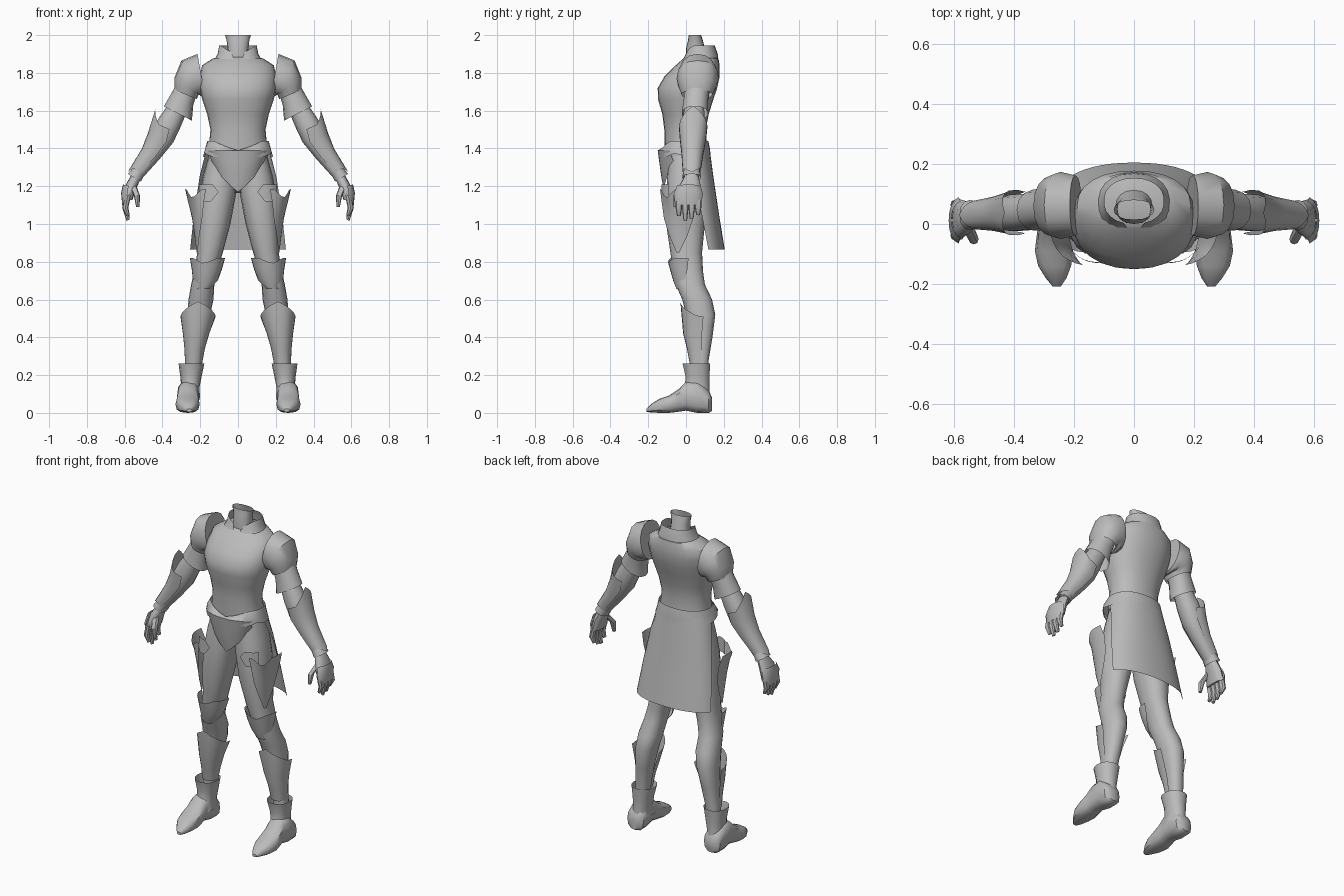
import bpy, bmesh, math
from mathutils import Vector

grey = bpy.data.materials.new("plain grey")
grey.diffuse_color = (0.5, 0.5, 0.5, 1)


def ring(c, ru, rv, tilt=0, arc=None):
    """Cross-section whose u axis lies in xz (tilted up) and v axis along y."""
    t = math.radians(tilt)
    return Vector(c), Vector((math.cos(t), 0, math.sin(t))) * ru, Vector((0, rv, 0)), arc


def box(z, x0, x1, y0, y1, arc=None):
    """Level cross-section given by its extents."""
    return ring(((x0 + x1) / 2, (y0 + y1) / 2, z), (x1 - x0) / 2, (y1 - y0) / 2, 0, arc)


def upright(y, x, rx, z0, z1):
    """Cross-section standing in the xz plane, for the feet."""
    return Vector((x, y, (z0 + z1) / 2)), Vector((rx, 0, 0)), Vector((0, 0, (z1 - z0) / 2)), None


def loft(name, rings, n=16, caps=(False, False), mirror=False, move=None, power=0.9):
    """Skin a list of rings; rings with an arc give an open shell.
    move(point, degrees, row) may shift a point."""
    bm = bmesh.new()
    rows = []
    is_open = rings[0][3] is not None
    for k, (c, u, v, arc) in enumerate(rings):
        row = []
        for i in range(n):
            a = arc[0] + (arc[1] - arc[0]) * i / (n - 1) if is_open else 360 * i / n
            ca, sa = math.cos(math.radians(a)), math.sin(math.radians(a))
            p = (c + u * math.copysign(abs(ca) ** power, ca)
                 + v * math.copysign(abs(sa) ** power, sa))
            if move:
                p = move(p, a, k)
            row.append(bm.verts.new(p))
        rows.append(row)
    for r, s in zip(rows, rows[1:]):
        for i in range(n - 1 if is_open else n):
            j = (i + 1) % n
            bm.faces.new((r[i], r[j], s[j], s[i]))
    for wanted, row in zip(caps, (rows[0], rows[-1])):
        if wanted:
            bm.faces.new(row)
    bmesh.ops.recalc_face_normals(bm, faces=bm.faces)
    if is_open:
        # point shell normals outward from the first ring's axis
        mid = sum((r[0] for r in rings), Vector()) / len(rings)
        if sum(f.normal.dot(f.calc_center_median() - mid) for f in bm.faces) < 0:
            bmesh.ops.reverse_faces(bm, faces=bm.faces)
    me = bpy.data.meshes.new(name)
    bm.to_mesh(me)
    bm.free()
    me.materials.append(grey)
    ob = bpy.data.objects.new(name, me)
    bpy.context.collection.objects.link(ob)
    if mirror:
        ob.modifiers.new("mirror", 'MIRROR').use_mirror_merge = False
    return ob


def peak(a, centre, width):
    """1 at an angle, falling to 0 at the given width."""
    d = abs((a - centre + 180) % 360 - 180)
    return max(0, 1 - d / width)


# --- torso -----------------------------------------------------------
body = [(1.36, .16, -.11, .115), (1.42, .153, -.115, .11), (1.5, .146, -.115, .105),
        (1.58, .163, -.125, .12), (1.66, .19, -.148, .145), (1.72, .203, -.15, .165),
        (1.78, .203, -.115, .178), (1.84, .19, -.055, .178), (1.875, .135, -.015, .172),
        (1.885, .10, .0, .155)]
loft("torso", [box(z, -x, x, a, b) for z, x, a, b in body], 24, (True, True))

# neck, open and flared at the top
loft("neck", [box(1.86, -.065, .065, 0, .12), box(1.93, -.055, .055, .0, .10),
              box(1.97, -.06, .06, .01, .09), box(2.0, -.068, .068, .015, .08)], 16)


# standing collar with a notched front
def collar_shape(p, a, k):
    p.z -= [.03, .03, .05][k] * peak(a, -90, 60)
    return p


loft("collar", [box(1.86, -.13, .13, -.035, .172, (-82, 262)),
                box(1.90, -.108, .108, -.015, .168, (-80, 260)),
                box(1.945, -.10, .10, .0, .152, (-72, 252))], 21, move=collar_shape)


# --- belt and hips ---------------------------------------------------
def belt_shape(p, a, k):
    p.z += (-.05 * peak(a, -90, 50) if k == 2 else .02 * peak(a, -20, 25) + .02 * peak(a, 200, 25))
    return p


loft("belt", [box(1.355, -.185, .185, -.14, .13), box(1.39, -.175, .175, -.15, .128),
              box(1.44, -.162, .162, -.122, .118)], 32, move=belt_shape)
loft("pelvis", [box(1.38, -.155, .155, -.11, .11), box(1.28, -.15, .15, -.11, .11),
                box(1.21, -.09, .09, -.09, .10), box(1.165, -.02, .02, -.03, .05)], 20, (True, True))


# pointed front guard
def guard_shape(p, a, k):
    s = peak(a, -90, 65)
    p.z = 1.39 - (0.05 + .17 * s) * k / 3
    p.x *= 1 - .12 * k / 3
    return p


loft("groin_guard", [box(1.39, -.18, .18, y, .12, (-150, -30)) for y in (-.15, -.14, -.13, -.115)],
     17, move=guard_shape)

# long back skirt
skirt = [(1.40, .166, -.11, .125, -8), (1.25, .205, -.10, .145, 8),
         (1.05, .24, -.08, .175, 14), (.865, .265, -.06, .205, 18)]
loft("back_skirt", [box(z, -x, x, a, b, (t, 180 - t)) for z, x, a, b, t in skirt], 21)

# --- legs ------------------------------------------------------------
leg = [(1.36, .01, .155, -.09, .1), (1.25, .0, .185, -.1, .11), (1.15, .012, .203, -.105, .11),
       (1.0, .04, .215, -.105, .1), (.85, .08, .215, -.083, .085), (.75, .11, .232, -.068, .09),
       (.68, .125, .248, -.055, .1), (.6, .13, .262, -.02, .138), (.52, .147, .268, .0, .155),
       (.4, .175, .272, .018, .14), (.28, .195, .28, .035, .12), (.12, .21, .29, .03, .12)]
loft("leg", [box(*r) for r in leg], 16, (True, True), True)


# hip plates, leaf shaped around the outer thigh
def hip_shape(p, a, k):
    if k == 0:
        p.z -= .05 * peak(a, -45, 25)
    return p


hip = [(1.185, .145, .135, -78, 15), (1.12, .13, .13, -72, 22), (1.03, .108, .125, -62, 18),
       (.94, .095, .115, -45, 5), (.85, .087, .10, -25, -15)]
loft("hip_plate", [ring((.135, -.005, z), rx, ry, 0, (a, b)) for z, rx, ry, a, b in hip],
     11, mirror=True, move=hip_shape)
loft("hip_strap", [ring((.115, -.005, z), .115, .125, 0, (a, -40))
                   for z, a in ((1.21, -82), (1.17, -95), (1.12, -78))], 6, mirror=True)


# knee guards
def knee_shape(p, a, k):
    if k == 0:
        p.z -= .03 * peak(a, -80, 40)
    return p


knee = [(.82, .068, .255, -.095, .10, -185, 5), (.76, .085, .245, -.085, .10, -180, 0),
        (.70, .105, .24, -.068, .10, -165, -15), (.655, .125, .24, -.05, .11, -120, -60)]
loft("knee_guard", [box(z, a, b, c, d, (e, f)) for z, a, b, c, d, e, f in knee],
     13, mirror=True, move=knee_shape)


# shin guards with a pointed top edge
def shin_shape(p, a, k):
    if k == 0:
        p.z += .08 * peak(a, -90, 85)
    return p


shin = [(.51, .118, .305, -.03, .19, -185, 5), (.42, .152, .292, -.015, .165, -185, 5),
        (.34, .175, .284, .005, .145, -185, 5), (.26, .19, .28, .02, .125, -185, 5)]
loft("shin_guard", [box(z, a, b, c, d, (e, f)) for z, a, b, c, d, e, f in shin],
     13, mirror=True, move=shin_shape)

# boots
loft("boot_cuff", [box(.262, .178, .315, -.02, .13), box(.19, .193, .305, -.003, .125),
                   box(.13, .205, .30, -.01, .125), box(.08, .2, .31, -.04, .13)], 14, mirror=True)
foot = [(.138, .262, .03, .01, .08), (.12, .262, .055, 0, .12), (.06, .263, .06, .0, .17),
        (.0, .264, .056, .012, .165), (-.04, .266, .059, .006, .125), (-.09, .267, .064, 0, .092),
        (-.14, .265, .055, 0, .075), (-.18, .26, .035, .002, .05), (-.208, .258, .014, .005, .022)]
loft("foot", [upright(*r) for r in foot], 12, (True, True), True, power=.75)

# --- arms ------------------------------------------------------------
loft("shoulder_guard", [ring((.195, .062, 1.79), .112, .10, 80), ring((.245, .062, 1.77), .11, .112, 60),
                        ring((.272, .06, 1.73), .078, .10, 35), ring((.277, .058, 1.685), .063, .082, 22)],
     16, (True, False), True)
loft("upper_arm", [ring((.265, .06, 1.73), .058, .07, 30), ring((.295, .053, 1.66), .066, .066, 28),
                   ring((.318, .047, 1.585), .083, .07, 27)], 14, mirror=True)
loft("forearm", [ring((.31, .045, 1.63), .05, .05, 28), ring((.36, .04, 1.54), .062, .062, 25),
                 ring((.40, .037, 1.46), .064, .062, 26), ring((.455, .034, 1.37), .048, .05, 32),
                 ring((.54, .03, 1.25), .03, .038, 35)], 14, (True, True), True)


# forearm guard with an elbow spike
def vambrace_shape(p, a, k):
    if k == 0:
        p += Vector((-.04, 0, .075)) * (peak(a, 0, 75) - .3)
    if k == 3:
        p += Vector((.02, 0, -.03)) * peak(a, 0, 60)
    return p


loft("forearm_guard", [ring((.385, .038, 1.54), .082, .076, 24, (-115, 115)),
                       ring((.41, .037, 1.45), .074, .07, 26, (-115, 115)),
                       ring((.46, .034, 1.37), .057, .058, 32, (-115, 115)),
                       ring((.53, .03, 1.28), .042, .048, 36, (-115, 115))],
     13, mirror=True, move=vambrace_shape)

# hands
loft("wrist_cuff", [ring((.515, .03, 1.295), .034, .042, 35), ring((.548, .03, 1.245), .04, .05, 30)],
     12, mirror=True)
loft("palm", [ring((.535, .03, 1.26), .026, .034, 32), ring((.565, .02, 1.2), .03, .058, 20),
              ring((.583, .015, 1.13), .024, .068, 10)], 12, (True, True), True)
loft("hand_plate", [ring((.56, .015, 1.20), .05, .065, 10, (-70, 70)),
                    ring((.572, .012, 1.16), .047, .08, 5, (-75, 75)),
                    ring((.575, .012, 1.10), .038, .075, 0, (-65, 65))], 9, mirror=True)
for i, tip in enumerate((1.045, 1.02, 1.03, 1.05)):
    y = -.038 + .034 * i
    loft(f"finger_{i + 1}", [ring((.584, y, 1.15), .017, .017), ring((.597, y, 1.085), .016, .017),
                             ring((.582, y, tip), .009, .010, -25)], 8, (True, True), True)
loft("thumb", [ring((.555, -.01, 1.2), .018, .02), ring((.535, -.05, 1.15), .016, .018),
               ring((.53, -.055, 1.09), .009, .010)], 8, (True, True), True)

# smooth shading with crisp plate edges
for ob in bpy.context.collection.objects:
    ob.select_set(True)
    bpy.context.view_layer.objects.active = ob
bpy.ops.object.shade_smooth_by_angle(angle=math.radians(40))
